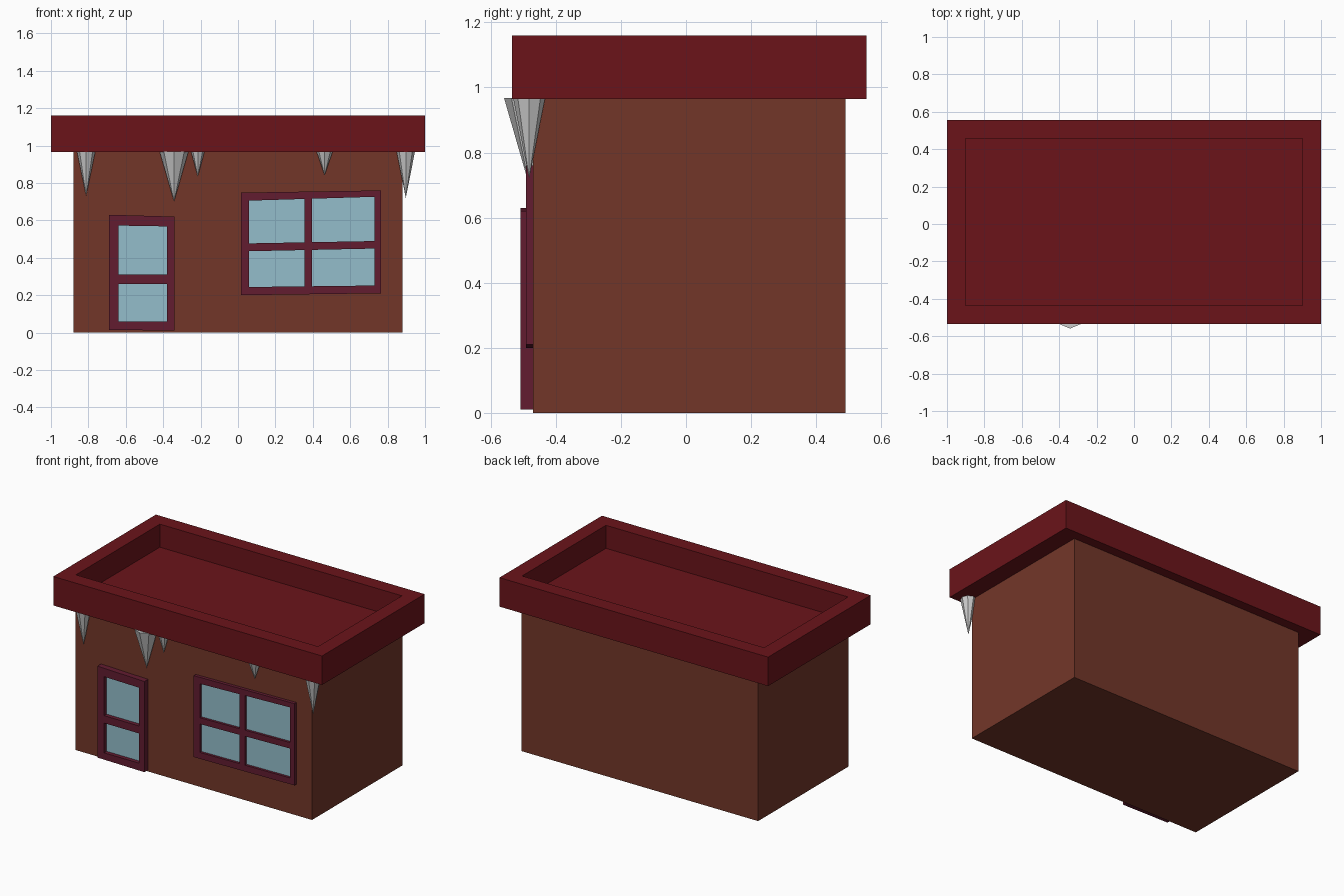
import bpy, bmesh
from mathutils import Matrix, Vector

if "Cube" in bpy.data.objects:
    bpy.data.objects.remove(bpy.data.objects["Cube"])


def material(name, rgb):
    m = bpy.data.materials.new(name)
    m.diffuse_color = (*rgb, 1)
    m.use_nodes = True
    m.node_tree.nodes["Principled BSDF"].inputs["Base Color"].default_value = m.diffuse_color
    return m


BRICK = material("brick", (0.171, 0.037, 0.022))
ROOF = material("roof_red", (0.147, 0.007, 0.0103))
FRAME = material("frame_plum", (0.122, 0.0116, 0.0296))
GLASS = material("glass_blue", (0.296, 0.515, 0.597))


def finish(name, bm, mat=None):
    bmesh.ops.recalc_face_normals(bm, faces=bm.faces)
    me = bpy.data.meshes.new(name)
    bm.to_mesh(me)
    bm.free()
    ob = bpy.data.objects.new(name, me)
    bpy.context.collection.objects.link(ob)
    if mat:
        me.materials.append(mat)
    return ob


def box(lo, hi):
    lo, hi = Vector(lo), Vector(hi)
    bm = bmesh.new()
    bmesh.ops.create_cube(bm, size=1, matrix=Matrix.Translation((lo + hi) / 2)
                          @ Matrix.Diagonal((*(hi - lo), 1)))
    return bm


def glazed_frame(name, xs, z_left, z_right, y_front, y_glass, y_wall=-0.468):
    """Slightly crooked frame; odd/odd cells of the grid are the openings."""
    def point(i, j, y):
        t = (xs[i] - xs[0]) / (xs[-1] - xs[0])
        return xs[i], y, z_left[j] + t * (z_right[j] - z_left[j])

    bm = bmesh.new()
    nx, nz = len(xs), len(z_left)
    v = [[bm.verts.new(point(i, j, y_wall)) for j in range(nz)] for i in range(nx)]
    for i in range(nx - 1):
        for j in range(nz - 1):
            if not (i % 2 and j % 2):
                bm.faces.new((v[i][j], v[i + 1][j], v[i + 1][j + 1], v[i][j + 1]))
    ext = bmesh.ops.extrude_face_region(bm, geom=bm.faces[:], use_keep_orig=True)
    bmesh.ops.translate(bm, vec=(0, y_front - y_wall, 0),
                        verts=[g for g in ext["geom"] if isinstance(g, bmesh.types.BMVert)])
    finish(name + "_frame", bm, FRAME)

    # panes sit back inside each opening
    bm = bmesh.new()
    for i in range(1, nx - 1, 2):
        for j in range(1, nz - 1, 2):
            bm.faces.new([bm.verts.new(point(a, b, y_glass)) for a, b in
                          ((i, j), (i + 1, j), (i + 1, j + 1), (i, j + 1))])
    ob = finish(name + "_panes", bm, GLASS)
    if ob.data.polygons[0].normal.y > 0:
        ob.data.flip_normals()


# walls
finish("walls", box((-0.88, -0.47, 0), (0.88, 0.49, 0.968)), BRICK)

# flat roof with sunken top
bm = box((-1, -0.535, 0.965), (1, 0.555, 1.16))
top = max(bm.faces, key=lambda f: f.calc_center_median().z)
bmesh.ops.inset_individual(bm, faces=[top], thickness=0.14)
floor = bmesh.ops.extrude_discrete_faces(bm, faces=[top])["faces"][0]
bmesh.ops.translate(bm, vec=(0, 0, -0.155), verts=floor.verts)
finish("roof", bm, ROOF)

# door and window
glazed_frame("door", [-0.69, -0.64, -0.38, -0.34],
             [0.015, 0.06, 0.26, 0.31, 0.573, 0.63],
             [0.01, 0.06, 0.26, 0.31, 0.567, 0.62], -0.509, -0.482)
glazed_frame("window", [0.015, 0.06, 0.355, 0.395, 0.73, 0.765],
             [0.20, 0.243, 0.434, 0.476, 0.704, 0.748],
             [0.21, 0.252, 0.45, 0.49, 0.727, 0.76], -0.492, -0.475)

# icicles: x, radius, tip height
for n, (x, r, tip) in enumerate([(-0.812, 0.049, 0.73), (-0.342, 0.077, 0.70),
                                 (-0.215, 0.036, 0.833), (0.463, 0.043, 0.84),
                                 (0.897, 0.049, 0.72)]):
    bm = bmesh.new()
    bmesh.ops.create_cone(bm, cap_ends=True, segments=8, radius1=0, radius2=r,
                          depth=0.967 - tip,
                          matrix=Matrix.Translation((x, -0.482, (0.967 + tip) / 2)))
    bmesh.ops.remove_doubles(bm, verts=bm.verts, dist=1e-5)
    finish(f"icicle_{n + 1}", bm)
